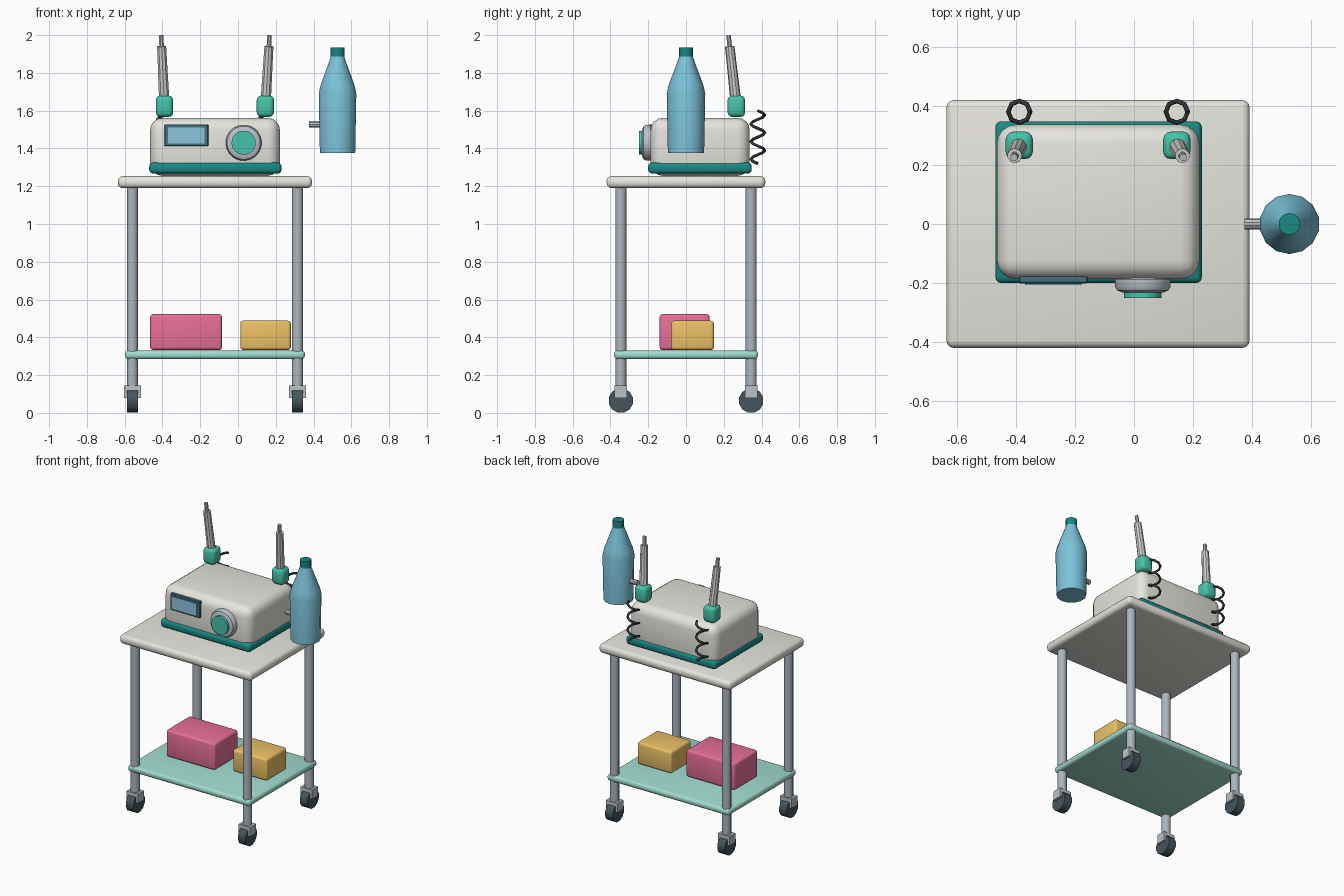
import bpy, bmesh
from math import radians, cos, sin, pi
from mathutils import Vector, Matrix

if "Cube" in bpy.data.objects:
    bpy.data.objects.remove(bpy.data.objects["Cube"])

MATS = {}
COLORS = {
    "cream": (0.80, 0.78, 0.73), "steel": (0.42, 0.47, 0.52), "fork": (0.5, 0.54, 0.58),
    "rubber": (0.06, 0.09, 0.11), "mint": (0.36, 0.72, 0.62), "teal": (0.01, 0.25, 0.23),
    "green": (0.06, 0.55, 0.40), "pink": (0.80, 0.16, 0.32), "yellow": (0.83, 0.53, 0.13),
    "blue": (0.20, 0.55, 0.70), "frame": (0.06, 0.17, 0.22), "screen": (0.27, 0.57, 0.72),
    "wire": (0.03, 0.035, 0.04), "probe": (0.65, 0.64, 0.61),
}


def mat(name):
    if name not in MATS:
        MATS[name] = bpy.data.materials.new(name)
        MATS[name].diffuse_color = (*COLORS[name], 1)
    return MATS[name]


def finish(name, bm, color, angle=35):
    bmesh.ops.recalc_face_normals(bm, faces=bm.faces)
    me = bpy.data.meshes.new(name)
    bm.to_mesh(me)
    bm.free()
    ob = bpy.data.objects.new(name, me)
    bpy.context.collection.objects.link(ob)
    me.materials.append(mat(color))
    bpy.ops.object.select_all(action='DESELECT')
    ob.select_set(True)
    bpy.context.view_layer.objects.active = ob
    bpy.ops.object.shade_smooth_by_angle(angle=radians(angle))
    return ob


def box(name, x, y, z, color, bevel=0.0, seg=3):
    """Box from (min, max) ranges, with rounded edges."""
    bm = bmesh.new()
    bmesh.ops.create_cube(bm, size=1)
    for v in bm.verts:
        v.co = [(r[0] + r[1]) / 2 + c * (r[1] - r[0]) for c, r in zip(v.co, (x, y, z))]
    if bevel:
        bmesh.ops.bevel(bm, geom=bm.edges[:], offset=bevel, segments=seg,
                        profile=0.5, affect='EDGES', clamp_overlap=True)
    return finish(name, bm, color)


def turned(name, start, axis, profile, color, sides=12):
    """Solid of revolution: (radius, distance along axis) pairs."""
    rot = Vector((0, 0, 1)).rotation_difference(Vector(axis)).to_matrix().to_4x4()
    m = Matrix.Translation(start) @ rot
    bm = bmesh.new()
    rings = []
    for r, h in profile:
        angles = [2 * pi * (i + 0.5) / sides for i in range(sides)]
        rings.append([bm.verts.new(m @ Vector((r * cos(a), r * sin(a), h))) for a in angles])
    for a, b in zip(rings, rings[1:]):
        for i in range(sides):
            j = (i + 1) % sides
            bm.faces.new((a[i], a[j], b[j], b[i]))
    bm.faces.new(rings[0][::-1])
    bm.faces.new(rings[-1])
    return finish(name, bm, color)


CX = -0.122   # centre of the trolley

# Trolley top and shelf
box("table_top", (-0.636, 0.392), (-0.42, 0.42), (1.19, 1.253), "cream", 0.025)
box("lower_shelf", (CX - 0.476, CX + 0.476), (-0.38, 0.38), (0.285, 0.33), "mint", 0.018)

# Legs with casters
for sx, side in ((-1, "left"), (1, "right")):
    for sy, end in ((-1, "front"), (1, "back")):
        x, y = CX + sx * 0.437, sy * 0.345
        tag = f"{end}_{side}"
        turned(tag + "_leg", (x, y, 0.12), (0, 0, 1), [(0.03, 0), (0.03, 1.09)], "steel")
        box(tag + "_caster_fork", (x - 0.045, x + 0.045), (y - 0.033, y + 0.033),
            (0.08, 0.145), "fork")
        turned(tag + "_wheel", (x - 0.029, y, 0.065), (1, 0, 0),
               [(0.066, 0), (0.066, 0.058)], "rubber")

# Boxes on the shelf
box("pink_box", (-0.465, -0.085), (-0.14, 0.125), (0.333, 0.523), "pink", 0.016)
box("yellow_box", (0.012, 0.28), (-0.08, 0.148), (0.333, 0.488), "yellow", 0.016)

# Machine body and base
box("machine_base", (-0.47, 0.23), (-0.2, 0.348), (1.267, 1.325), "teal", 0.02)
box("machine_body", (-0.465, 0.222), (-0.187, 0.337), (1.255, 1.562), "cream", 0.065, 4)

# Display
box("display_frame", (-0.39, -0.157), (-0.201, -0.17), (1.412, 1.527), "frame", 0.004, 1)
box("display_screen", (-0.37, -0.178), (-0.207, -0.19), (1.427, 1.512), "screen")

# Dial
turned("dial_ring", (0.03, -0.17, 1.43), (0, -1, 0),
       [(0.08, 0), (0.095, 0.018), (0.095, 0.042), (0.088, 0.055), (0.07, 0.062)], "fork", 24)
turned("dial_knob", (0.03, -0.22, 1.43), (0, -1, 0), [(0.064, 0), (0.064, 0.03)], "green", 20)

# Probes with holders and coiled leads
for x, lean, side in ((-0.389, -0.018, "left"), (0.145, 0.022, "right")):
    box(side + "_probe_holder", (x - 0.046, x + 0.046), (0.22, 0.313), (1.567, 1.68), "green", 0.025)
    base = Vector((x, 0.267, 1.62))
    axis = Vector((lean, -0.042, 0.378))
    turned(side + "_probe", base, axis, [(0.029, 0), (0.025, 0.323)], "probe", 10)
    turned(side + "_probe_tip", base + axis * 0.84, axis, [(0.013, 0), (0.013, 0.061)], "fork", 8)

    cu = bpy.data.curves.new(side + "_coiled_lead", 'CURVE')
    cu.dimensions = '3D'
    cu.bevel_depth = 0.008
    cu.bevel_resolution = 1
    cu.use_fill_caps = True
    sp = cu.splines.new('POLY')
    n = 24
    sp.points.add(n)
    for i, p in enumerate(sp.points):
        a = 2 * pi * i / 8
        p.co = (x + 0.037 * cos(a), 0.38 + 0.037 * sin(a), 1.6 - 0.28 * i / n, 1)
    cu.materials.append(mat("wire"))
    bpy.context.collection.objects.link(bpy.data.objects.new(side + "_coiled_lead", cu))

# Bottle on its side bracket
turned("bottle_bracket", (0.375, 0, 1.527), (1, 0, 0), [(0.018, 0), (0.018, 0.1)], "fork", 10)
turned("bottle", (0.527, 0, 1.375), (0, 0, 1),
       [(0.096, 0), (0.102, 0.315), (0.092, 0.36), (0.04, 0.5), (0.036, 0.515)], "blue", 14)
turned("bottle_cap", (0.527, 0, 1.88), (0, 0, 1), [(0.037, 0), (0.037, 0.055)], "teal", 14)

for m in bpy.data.materials:
    if m.users and not m.is_grease_pencil:
        m.use_nodes = True
        m.node_tree.nodes["Principled BSDF"].inputs["Base Color"].default_value = m.diffuse_color
